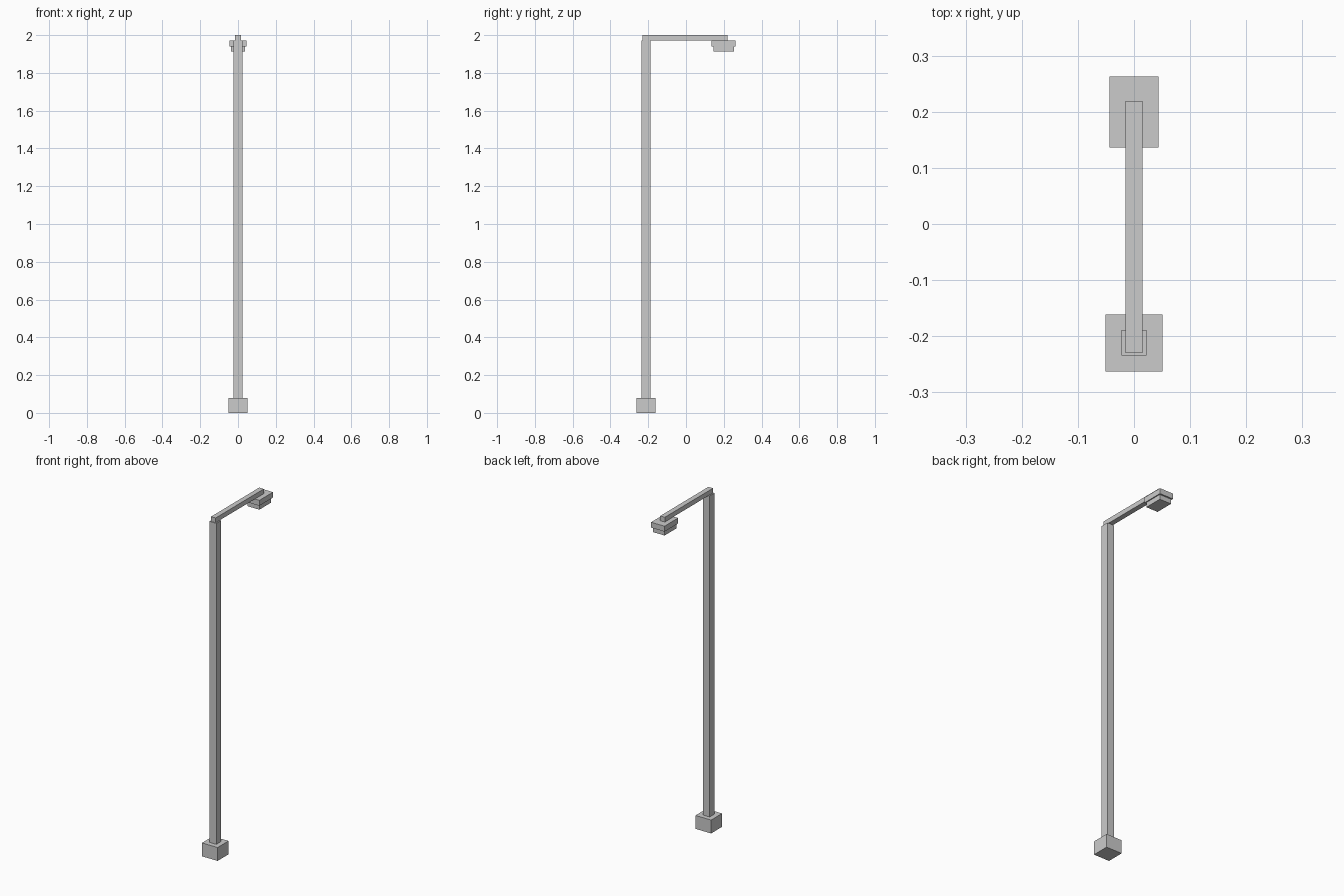
import bpy

if "Cube" in bpy.data.objects:
    bpy.data.objects.remove(bpy.data.objects["Cube"])


def box(name, x, y, z):
    """Axis-aligned box from (min, max) ranges."""
    bpy.ops.mesh.primitive_cube_add(size=1, location=[(a + b) / 2 for a, b in (x, y, z)])
    ob = bpy.context.object
    ob.name = name
    ob.scale = [b - a for a, b in (x, y, z)]
    bpy.ops.object.transform_apply(location=False, rotation=False, scale=True)
    return ob


# Footing and post
box("base", (-0.051, 0.051), (-0.263, -0.161), (0, 0.079))
box("pole", (-0.0225, 0.0225), (-0.2345, -0.1885), (0.079, 1.972))

# Overhanging arm
box("arm", (-0.015, 0.015), (-0.23, 0.219), (1.972, 2.0))

# Lamp head: housing and recessed light panel
box("lamp_housing", (-0.044, 0.044), (0.136, 0.263), (1.94, 1.972))
box("lamp_panel", (-0.038, 0.038), (0.145, 0.254), (1.912, 1.94))
